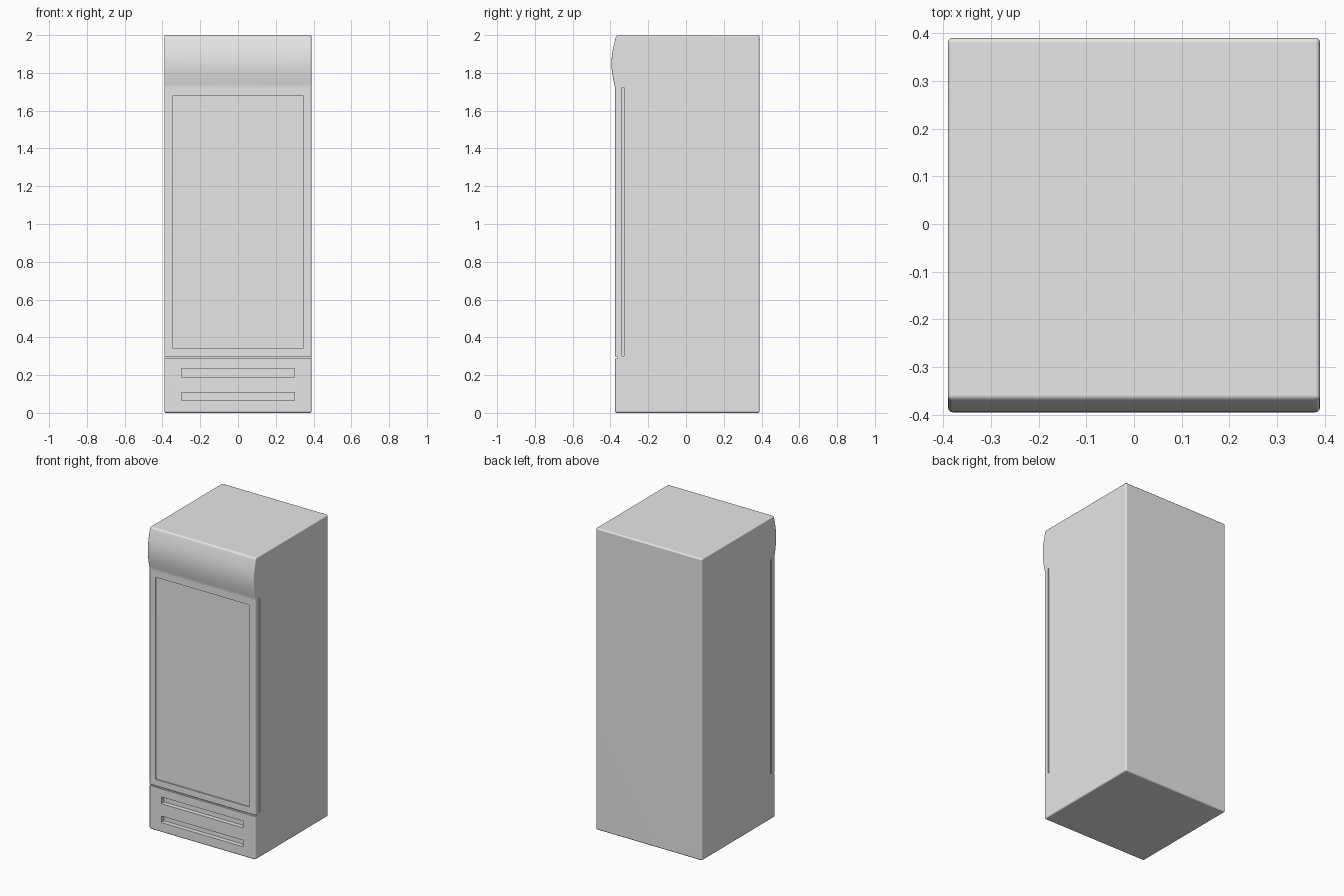
import bpy, bmesh, math

if "Cube" in bpy.data.objects:
    bpy.data.objects.remove(bpy.data.objects["Cube"])

grey = bpy.data.materials.new("grey")
grey.diffuse_color = (0.8, 0.8, 0.8, 1)
grey.use_nodes = True
grey.node_tree.nodes["Principled BSDF"].inputs["Base Color"].default_value = grey.diffuse_color

W, FRONT, BACK = 0.39, -0.375, 0.39


def box(name, x, y, z):
    """Box from (min, max) ranges."""
    bpy.ops.mesh.primitive_cube_add(size=1, location=[sum(r) / 2 for r in (x, y, z)])
    ob = bpy.context.object
    ob.name = name
    ob.scale = [r[1] - r[0] for r in (x, y, z)]
    bpy.ops.object.transform_apply(location=False, rotation=False, scale=True)
    return ob


# Side profile: plain box with a bulging header panel at the top of the front
profile = [(BACK, 0), (BACK, 2), (-0.368, 2)]
for i in range(1, 13):
    t = i / 13
    profile.append((-0.368 - 0.007 * t - 0.023 * math.sin(math.pi * t), 2 - 0.28 * t))
profile += [(FRONT, 1.72), (FRONT, 0)]

bm = bmesh.new()
face = bm.faces.new([bm.verts.new((-W, y, z)) for y, z in profile])
ext = bmesh.ops.extrude_face_region(bm, geom=[face])
moved = [v for v in ext["geom"] if isinstance(v, bmesh.types.BMVert)]
bmesh.ops.translate(bm, verts=moved, vec=(2 * W, 0, 0))
bmesh.ops.recalc_face_normals(bm, faces=bm.faces)
mesh = bpy.data.meshes.new("cabinet")
bm.to_mesh(mesh)
bm.free()
cabinet = bpy.data.objects.new("cabinet", mesh)
bpy.context.collection.objects.link(cabinet)
mesh.materials.append(grey)

# Rounded outer edges
bevel = cabinet.modifiers.new("rounding", "BEVEL")
bevel.width = 0.01
bevel.segments = 3
bevel.angle_limit = math.radians(40)

# Grooves and recesses: door glass, gap under the door, vents, side door seams
cutters = [
    box("glass_recess", (-0.343, 0.343), (-0.5, FRONT + 0.008), (0.34, 1.68)),
    box("door_gap", (-0.5, 0.5), (-0.5, FRONT + 0.012), (0.288, 0.298)),
    box("upper_vent", (-0.3, 0.3), (-0.5, FRONT + 0.03), (0.19, 0.235)),
    box("lower_vent", (-0.3, 0.3), (-0.5, FRONT + 0.03), (0.065, 0.108)),
]
for side in (-1, 1):
    x = sorted((side * (W - 0.012), side * 0.5))
    cutters.append(box("side_seam", x, (-0.338, -0.328), (0.302, 1.722)))
for c in cutters:
    cut = cabinet.modifiers.new(c.name, "BOOLEAN")
    cut.operation = "DIFFERENCE"
    cut.solver = "EXACT"
    cut.object = c

# Bake the cuts, remove the cutters and shade
bpy.ops.object.select_all(action="DESELECT")
bpy.context.view_layer.objects.active = cabinet
cabinet.select_set(True)
for m in list(cabinet.modifiers):
    bpy.ops.object.modifier_apply(modifier=m.name)
for c in cutters:
    bpy.data.objects.remove(c)
bpy.ops.object.shade_smooth_by_angle(angle=math.radians(40))
weighted = cabinet.modifiers.new("even_shading", "WEIGHTED_NORMAL")
weighted.keep_sharp = True
